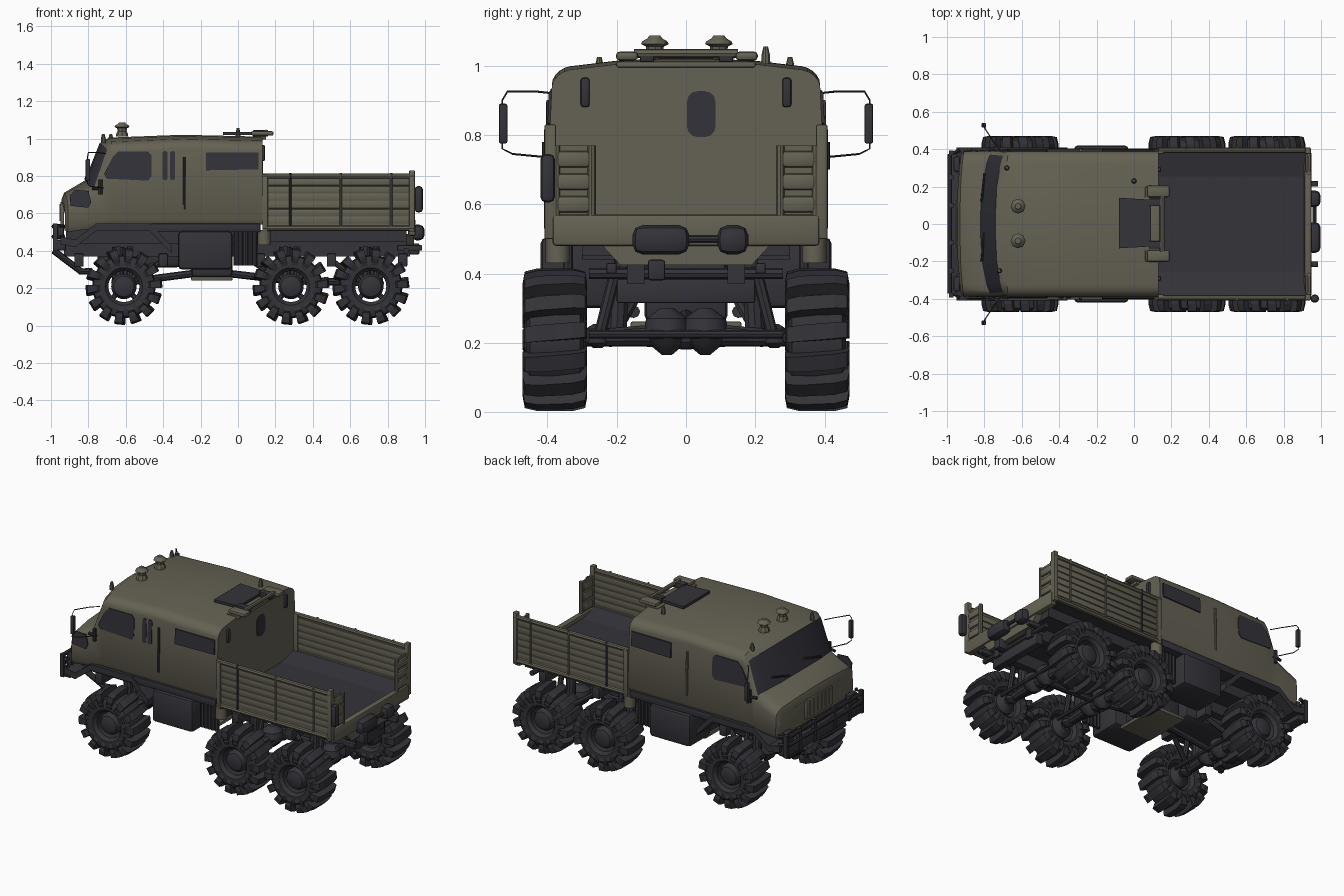
import bpy, bmesh, math
from mathutils import Vector

if "Cube" in bpy.data.objects:
    bpy.data.objects.remove(bpy.data.objects["Cube"])

def material(name, rgb):
    m = bpy.data.materials.new(name)
    m.use_nodes = True
    m.diffuse_color = (*rgb, 1)
    m.node_tree.nodes["Principled BSDF"].inputs["Base Color"].default_value = (*rgb, 1)
    return m

OLIVE = material("olive paint", (0.13, 0.121, 0.087))
DARK = material("charcoal metal", (0.034, 0.033, 0.041))
GLASS = material("dark glass", (0.032, 0.032, 0.042))
RUBBER = material("tyre rubber", (0.033, 0.032, 0.039))

def finish(name, bm, *mats, smooth=True):
    bmesh.ops.recalc_face_normals(bm, faces=bm.faces)
    me = bpy.data.meshes.new(name)
    bm.to_mesh(me)
    bm.free()
    ob = bpy.data.objects.new(name, me)
    bpy.context.collection.objects.link(ob)
    for m in mats:
        me.materials.append(m)
    if smooth:
        bpy.ops.object.select_all(action="DESELECT")
        ob.select_set(True)
        bpy.context.view_layer.objects.active = ob
        bpy.ops.object.shade_smooth_by_angle(angle=math.radians(35))
    return ob

def loft(bm, rings, caps=True):
    """Skin a list of closed point rings; returns rows of faces."""
    vs = [[bm.verts.new(p) for p in r] for r in rings]
    n = len(vs[0])
    rows = [[bm.faces.new((a[i], a[(i + 1) % n], b[(i + 1) % n], b[i])) for i in range(n)]
            for a, b in zip(vs, vs[1:])]
    if caps:
        bm.faces.new(vs[0])
        bm.faces.new(vs[-1])
    return rows

def box(name, x, y, z, mat, bevel=0.0):
    bm = bmesh.new()
    ring = lambda h: [(x[0], y[0], h), (x[1], y[0], h), (x[1], y[1], h), (x[0], y[1], h)]
    loft(bm, [ring(z[0]), ring(z[1])])
    if bevel:
        bmesh.ops.bevel(bm, geom=bm.edges[:], offset=bevel, segments=2, affect="EDGES", profile=0.5)
    return finish(name, bm, mat)

def tube(name, pts, r, mat, sides=8, r2=None):
    """Round bar through the points, optionally tapering to r2."""
    pts = [Vector(p) for p in pts]
    bm, rings = bmesh.new(), []
    for i, p in enumerate(pts):
        d = (pts[min(i + 1, len(pts) - 1)] - pts[max(i - 1, 0)]).normalized()
        u = d.orthogonal().normalized() if abs(d.y) > 0.9 else d.cross(Vector((0, 1, 0))).normalized()
        v = d.cross(u)
        rad = r if r2 is None else r + (r2 - r) * i / (len(pts) - 1)
        rings.append([p + rad * (u * math.cos(a) + v * math.sin(a))
                      for a in (math.tau * k / sides for k in range(sides))])
    loft(bm, rings)
    return finish(name, bm, mat)

def lathe(name, prof, at, mat, axis="y", n=28, closed=False, sign=1):
    """Spin (radius, offset) pairs about the y or z axis."""
    bm, rings = bmesh.new(), []
    for r, h in prof:
        ring = []
        for k in range(n):
            c, s = r * math.cos(math.tau * k / n), r * math.sin(math.tau * k / n)
            ring.append(Vector(at) + Vector((c, h * sign, s) if axis == "y" else (c, s, h)))
        rings.append(ring)
    if closed:
        rings.append(rings[0])
    loft(bm, rings, caps=not closed)
    bmesh.ops.remove_doubles(bm, verts=bm.verts, dist=1e-5)
    return finish(name, bm, mat)

def side_y(z):
    return 0.405 - 0.045 * (z - 0.54)

def side_plate(name, pts, s, mat, out=0.004):
    """Thin plate following the leaning cab side."""
    bm = bmesh.new()
    loft(bm, [[(x, s * (side_y(z) + o), z) for x, z in pts] for o in (-0.004, out)])
    return finish(name, bm, mat, smooth=False)

def pill(cu, cv, hu, hv, r):
    """Rounded rectangle outline."""
    return [(cu + su * (hu - r) + r * math.cos(a), cv + sv * (hv - r) + r * math.sin(a))
            for q, (su, sv) in enumerate(((1, 1), (-1, 1), (-1, -1), (1, -1)))
            for a in (math.pi / 2 * (q + k / 3) for k in range(4))]

# Cab shell: lofted stations (x, half width scale, bottom, top, bow of the front)
stations = [(-0.945, 0.92, 0.51, 0.67, 0.02), (-0.93, 0.965, 0.50, 0.71, 0.02),
            (-0.82, 0.985, 0.52, 0.775, 0.06), (-0.74, 0.99, 0.54, 0.975, 0.05),
            (-0.69, 1, 0.54, 1.005, 0.02), (-0.3, 1, 0.54, 1.02, 0), (0.13, 1, 0.54, 1.01, 0)]
rings = []
for x, w, zb, zt, bow in stations:
    half = [(side_y(zb) - 0.02, zb), (side_y(zb + 0.03), zb + 0.03)]
    zc = zt - 0.075
    for k in range(7):
        a = math.pi / 2 * k / 6
        half.append((side_y(zc) - 0.07 * (1 - math.cos(a)), zc + 0.055 * math.sin(a)))
    half += [(0.2, zt - 0.006), (0.07, zt)]
    full = half + [(-y, z) for y, z in reversed(half)]
    rings.append([(x + bow * (abs(y) / 0.4) ** 3, y * w, z) for y, z in full])
bm = bmesh.new()
rows = loft(bm, rings)
panes = []
for f in rows[2]:
    c = f.calc_center_median()
    if abs(c.y) < 0.372 and c.z > 0.7:
        f.material_index = 1
        panes.append(f)
bmesh.ops.inset_region(bm, faces=panes, thickness=0.008, depth=-0.003)
finish("cab_shell", bm, OLIVE, GLASS)

# Side windows, handles and window slits
for s in (-1, 1):
    side_plate("front_side_window", [(-0.715, 0.81), (-0.70, 0.785), (-0.48, 0.775), (-0.462, 0.80), (-0.462, 0.91),
                                     (-0.48, 0.93), (-0.64, 0.93), (-0.67, 0.90)], s, GLASS)
    side_plate("rear_side_window", [(-0.17, 0.83), (0.11, 0.835), (0.11, 0.925), (-0.17, 0.925)], s, GLASS, 0.008)
    tube("door_bar", [(-0.285, s * 0.40, 0.62), (-0.285, s * 0.395, 0.90)], 0.008, DARK if s < 0 else OLIVE)
    box("rear_vent", (0.12, 0.145), sorted((s * 0.278, s * 0.304)), (0.88, 0.965), DARK, 0.008)
for x in (-0.39, -0.35):
    side_plate("window_slit", pill(x, 0.855, 0.014, 0.078, 0.013), -1, GLASS)
side_plate("headlight_cover", [(-0.895, 0.64), (-0.80, 0.63), (-0.785, 0.66), (-0.80, 0.72), (-0.87, 0.725), (-0.90, 0.69)],
           -1, GLASS, 0.002)
bm = bmesh.new()
loft(bm, [[(x, y, z) for y, z in pill(0.044, 0.86, 0.041, 0.066, 0.03)] for x in (0.126, 0.134)])
finish("cab_rear_window", bm, GLASS, smooth=False)

# Nose grille
box("grille_panel", (-0.95, -0.93), (-0.13, 0.13), (0.54, 0.66), OLIVE, 0.004)
for i in range(6):
    y = -0.1 + i * 0.04
    box("grille_bar", (-0.954, -0.94), (y - 0.006, y + 0.006), (0.56, 0.65), OLIVE)

# Wipers
for y in (-0.2, 0.12):
    tube("wiper", [(-0.815, y, 0.785), (-0.80, y + 0.15, 0.825)], 0.006, DARK)

# Roof fittings
for y in (-0.09, 0.095):
    lathe("roof_beacon", [(0.034, 0), (0.03, 0.02), (0.024, 0.028), (0.026, 0.045), (0.04, 0.052), (0.036, 0.06),
                          (0.022, 0.068), (0.016, 0.076)], (-0.62, y, 1.01), OLIVE, "z", 8)
for x, y in ((0.0, 0.23), (-0.68, 0.3), (-0.72, -0.25)):
    lathe("roof_marker", [(0.014, 0), (0.013, 0.025), (0.007, 0.05)], (x, y, 0.975 if x < 0 else 1.005), OLIVE, "z", 10)
bm = bmesh.new()
loft(bm, [[(-0.08, -0.13, z), (0.09, -0.12, z), (0.09, 0.13, z), (-0.08, 0.14, z)] for z in (1.02, 1.036)])
finish("roof_hatch", bm, DARK, smooth=False)
box("hatch_frame", (0.06, 0.15), (-0.2, 0.2), (0.995, 1.012), OLIVE, 0.004)
for y in (-0.17, 0.175):
    box("hatch_hinge", (0.07, 0.19), (y - 0.032, y + 0.032), (1.015, 1.04), OLIVE, 0.01)
    box("hinge_block", (0.08, 0.16), (y * 0.66 - 0.02, y * 0.66 + 0.02), (1.01, 1.045), DARK, 0.004)
tube("hatch_bar", [(0.15, -0.15, 1.035), (0.15, 0.15, 1.035)], 0.013, OLIVE)

# Mirrors on thin arms
for s in (-1, 1):
    tube("mirror_arm", [(-0.71, s * 0.385, 0.92), (-0.745, s * 0.43, 0.925), (-0.80, s * 0.515, 0.925), (-0.805, s * 0.53, 0.90),
                        (-0.805, s * 0.53, 0.76), (-0.79, s * 0.50, 0.745), (-0.72, s * 0.395, 0.735)], 0.003, DARK, 6)
    box("mirror", (-0.815, -0.79), sorted((s * 0.515, s * 0.54)), (0.775, 0.89), DARK, 0.006)
    tube("pillar_grip", [(-0.735, s * 0.405, 0.70), (-0.735, s * 0.405, 0.78)], 0.011, DARK)
    tube("grip_arm", [(-0.78, s * 0.395, 0.735), (-0.735, s * 0.405, 0.735)], 0.009, DARK)

# Front fenders, tanks and intakes
for s in (-1, 1):
    bm = bmesh.new()
    path = [(-0.95, 0.45), (-0.87, 0.435), (-0.76, 0.52), (-0.47, 0.52), (-0.355, 0.40)]
    loft(bm, [[(x, s * 0.27, z - 0.015), (x, s * 0.408, z - 0.015), (x, s * 0.408, z + 0.025), (x, s * 0.27, z + 0.025)]
              for x, z in path])
    finish("front_fender", bm, DARK)
    box("sill", (-0.47, 0.12), sorted((s * 0.3, s * 0.40)), (0.50, 0.545), DARK, 0.005)
    box("side_tank", (-0.32, -0.03), sorted((s * 0.2, s * 0.42)), (0.30, 0.505), DARK, 0.02)
    for i in range(5):
        tube("air_filter_rib", [(-0.01 + i * 0.025, s * 0.34, 0.32), (-0.01 + i * 0.025, s * 0.34, 0.53)], 0.014, DARK)
    tube("intake", [(0.14, s * 0.37, 0.43), (0.14, s * 0.37, 0.51)], 0.035, OLIVE, 12)

# Front bumper and guard bars
box("bumper", (-0.985, -0.92), (-0.385, 0.385), (0.40, 0.46), DARK, 0.01)
for z in (0.475, 0.53):
    tube("guard_bar", [(-0.93, -0.395, z), (-0.985, -0.37, z), (-0.985, 0.37, z), (-0.93, 0.395, z)], 0.012, DARK)
for y in (-0.38, -0.25, -0.1, 0.1, 0.25, 0.38):
    box("guard_post", (-0.99, -0.965), (y - 0.012, y + 0.012), (0.40, 0.545), DARK)
for s in (-1, 1):
    tube("tow_strut", [(-0.985, s * 0.2, 0.40), (-0.84, s * 0.16, 0.29), (-0.78, s * 0.15, 0.29)], 0.018, DARK)
    box("front_lamp", (-0.965, -0.93), sorted((s * 0.28, s * 0.36)), (0.47, 0.54), DARK, 0.008)

# Frame, engine and drive line
box("cab_floor", (-0.92, 0.12), (-0.3, 0.3), (0.44, 0.55), DARK)
box("gearbox", (-0.75, -0.3), (-0.12, 0.12), (0.31, 0.45), DARK, 0.03)
box("skid_plate", (-0.25, -0.03), (-0.16, 0.16), (0.24, 0.262), OLIVE, 0.006)
box("transfer_case", (-0.25, -0.03), (-0.12, 0.12), (0.26, 0.4), DARK, 0.02)
tube("drive_shaft", [(-0.61, 0, 0.23), (-0.15, 0, 0.29), (0.28, 0, 0.24), (0.71, 0, 0.23)], 0.02, DARK)
for s in (-1, 1):
    box("frame_rail", (-0.93, 0.92), sorted((s * 0.12, s * 0.17)), (0.37, 0.46), DARK)
for x in (-0.85, -0.4, 0.12, 0.5, 0.88):
    box("cross_member", (x - 0.025, x + 0.025), (-0.2, 0.2), (0.315, 0.385), DARK, 0.006)
box("bed_subframe", (0.15, 0.90), (-0.3, 0.3), (0.45, 0.52), DARK)

# Wheels with full-width lugs, axles and suspension
for x in (-0.61, 0.283, 0.71):
    for s in (-1, 1):
        c = Vector((x, s * 0.378, 0.209))
        lathe("tyre", [(0.083, 0.06), (0.1, 0.08), (0.14, 0.084), (0.163, 0.072), (0.17, 0), (0.163, -0.072),
                       (0.14, -0.084), (0.1, -0.08), (0.083, -0.06)], c, RUBBER, closed=True)
        lathe("hub", [(0.03, -0.09), (0.068, -0.06), (0.068, 0.045), (0.055, 0.065), (0.03, 0.075)], c, DARK, sign=s)
        bm = bmesh.new()
        side = ((0.086, 0.135, 0.115, 0.06), (0.093, 0.165, 0.135, 0.05), (0.087, 0.197, 0.145, 0.04),
                (0.05, 0.206, 0.155, 0.02))
        across = [(-y, ro, ri, -t) for y, ro, ri, t in side] + [(0, 0.206, 0.16, 0)] + list(reversed(side))
        for i in range(14):
            t0 = math.tau * (i + 0.25) / 14
            loft(bm, [[c + Vector((r * math.cos(t0 + t + d), y, r * math.sin(t0 + t + d)))
                       for d, r in ((-0.13, ri), (0.13, ri), (0.115, ro), (-0.115, ro))] for y, ro, ri, t in across])
        finish("tyre_lugs", bm, RUBBER, smooth=False)
        for k in range(4):
            a = math.pi / 4 + k * math.pi / 2
            d = Vector((math.cos(a), 0, math.sin(a)))
            tube("wheel_spoke", [c + d * 0.05, c + d * 0.095], 0.014, DARK, 6)
        tube("axle_half", [(x, 0, 0.22), (x, s * 0.12, 0.22), (x, s * 0.32, 0.212)], 0.04, DARK, 10, 0.022)
        lathe("steering_knuckle", [(0.012, -0.035), (0.035, -0.02), (0.035, 0.02), (0.012, 0.035)],
              (x, s * 0.255, 0.22), DARK, "z", 12)
        tube("damper", [(x + 0.03, s * 0.25, 0.22), (x + 0.03, s * 0.2, 0.42)], 0.017, DARK)
        tube("coil_spring", [(x - 0.03, s * 0.2, 0.23), (x - 0.03, s * 0.19, 0.42)], 0.03, DARK, 10)
        tube("radius_arm", [(x, s * 0.22, 0.2), (x + (0.2 if x < 0 else -0.2), s * 0.14, 0.34)], 0.015, DARK)
        lathe("differential", [(0.014, -0.055), (0.05, -0.025), (0.068, 0.01), (0.06, 0.05), (0.02, 0.08)],
              (x, s * 0.055, 0.22), DARK, "z", 12)
    tube("tie_rod", [(x + 0.06, -0.28, 0.225), (x + 0.06, 0.28, 0.225)], 0.012, DARK)

# Cargo bed: troughed floor, slatted sides, posts and rails
bm = bmesh.new()
loft(bm, [[(x, -0.385, 0.515), (x, 0.385, 0.515), (x, 0.385, 0.575), (x, 0.255, 0.545), (x, -0.255, 0.545),
           (x, -0.385, 0.575)] for x in (0.13, 0.92)])
finish("bed_floor", bm, DARK, smooth=False)
for s in (-1, 1):
    box("bed_side", (0.14, 0.93), sorted((s * 0.385, s * 0.395)), (0.53, 0.80), OLIVE)
    for i in range(6):
        z = 0.545 + i * 0.041
        box("side_slat", (0.16, 0.92), sorted((s * 0.379, s * 0.401)), (z, z + 0.036), OLIVE, 0.003)
    for z in (0.52, 0.80):
        tube("bed_rail", [(0.13, s * 0.395, z), (0.94, s * 0.395, z)], 0.014, OLIVE)
    for x, h in ((0.145, 0.81), (0.93, 0.83)):
        box("bed_post", (x - 0.015, x + 0.015), sorted((s * 0.375, s * 0.408)), (0.50, h), OLIVE, 0.004)
    for x, mat in ((0.28, DARK), (0.55, OLIVE), (0.82, OLIVE)):
        tube("side_stake", [(x, s * 0.404, 0.53), (x, s * 0.404, 0.815)], 0.006, mat)
    # Rear corner panels
    box("corner_panel", (0.925, 0.935), sorted((s * 0.265, s * 0.385)), (0.56, 0.77), OLIVE)
    for y in (0.272, 0.375):
        tube("corner_upright", [(0.935, s * y, 0.56), (0.935, s * y, 0.77)], 0.012, OLIVE)
    for z in (0.60, 0.665, 0.73):
        box("corner_rib", (0.915, 0.947), sorted((s * 0.275, s * 0.375)), (z - 0.024, z + 0.024), OLIVE, 0.012)
    box("tow_bracket", (0.85, 0.985), sorted((s * 0.2, s * 0.23)), (0.40, 0.43), DARK, 0.005)

# Rear sill, rear canisters and side canister
box("rear_sill", (0.91, 0.95), (-0.385, 0.385), (0.48, 0.57), OLIVE, 0.01)
bm = bmesh.new()
loft(bm, [[(x, -0.25, 0.49), (x, -0.19, 0.425), (x, 0.19, 0.425), (x, 0.25, 0.49)] for x in (0.90, 0.94)])
finish("rear_apron", bm, OLIVE)
for y in ((-0.155, 0.01), (0.09, 0.18)):
    box("rear_canister", (0.925, 0.998), y, (0.455, 0.54), DARK, 0.03)
tube("canister_link", [(0.965, 0, 0.5), (0.965, 0.1, 0.5)], 0.01, DARK)
box("side_canister", (0.945, 0.988), (-0.42, -0.378), (0.605, 0.745), DARK, 0.016)
box("tow_hitch", (0.88, 0.97), (-0.11, -0.06), (0.38, 0.44), DARK, 0.008)
tube("rear_crossbar", [(0.9, -0.28, 0.40), (0.9, 0.28, 0.40)], 0.016, DARK)
